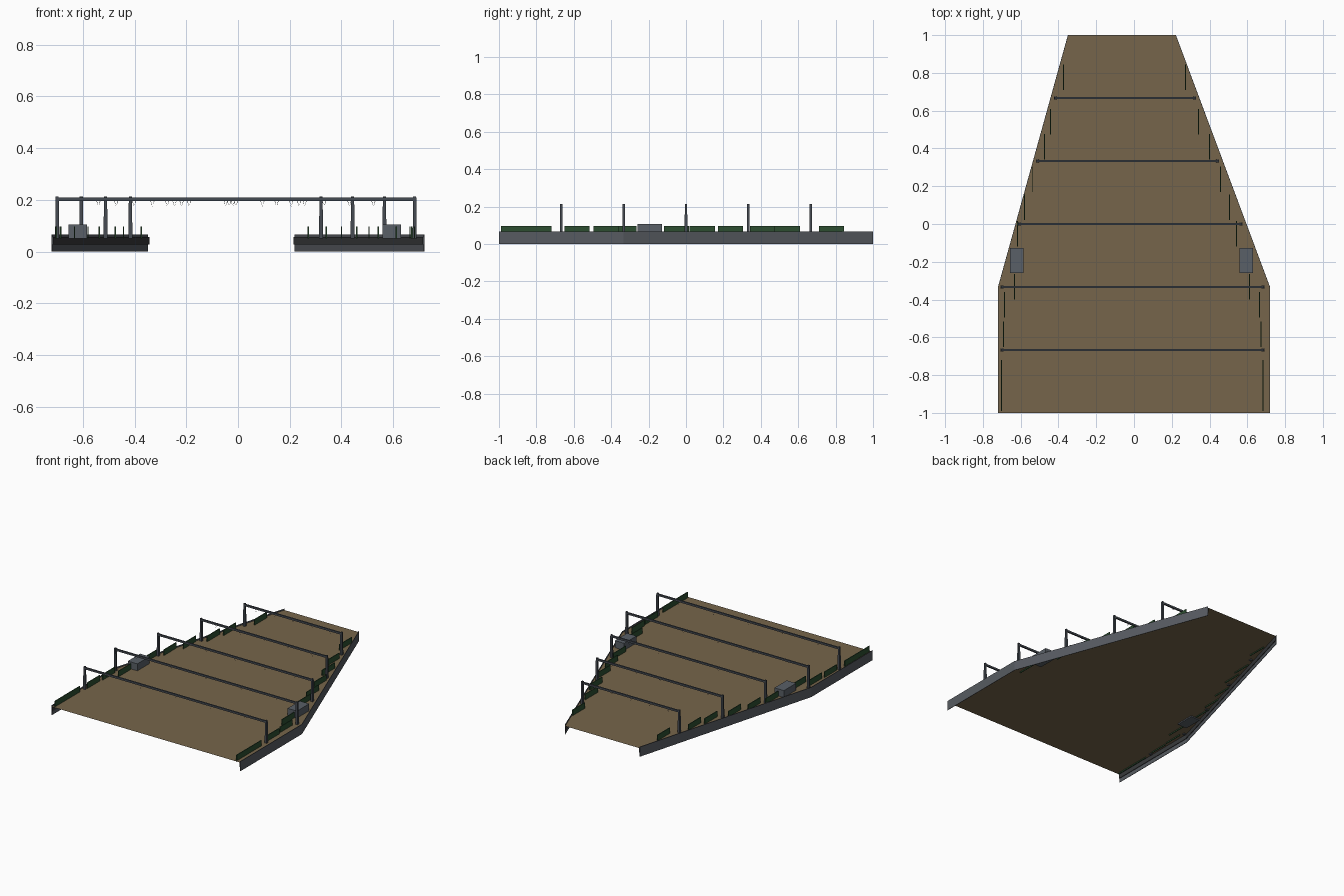
import bpy, bmesh, math
from mathutils import Vector

if "Cube" in bpy.data.objects:
    bpy.data.objects.remove(bpy.data.objects["Cube"])


def material(name, rgb):
    m = bpy.data.materials.new(name)
    m.diffuse_color = (*rgb, 1)
    m.use_nodes = True
    m.node_tree.nodes["Principled BSDF"].inputs["Base Color"].default_value = m.diffuse_color
    return m


BROWN = material("deck brown", (0.18, 0.13, 0.07))
GREY = material("wall grey", (0.095, 0.105, 0.12))
DARK = material("dark trim", (0.04, 0.042, 0.045))
STEEL = material("frame steel", (0.06, 0.07, 0.085))
GREEN = material("panel green", (0.025, 0.075, 0.03))
BOXGREY = material("box grey", (0.10, 0.115, 0.135))


def make(name, verts, faces, mat):
    me = bpy.data.meshes.new(name)
    me.from_pydata(verts, [], faces)
    bm = bmesh.new()
    bm.from_mesh(me)
    bmesh.ops.recalc_face_normals(bm, faces=bm.faces)
    bm.to_mesh(me)
    bm.free()
    me.materials.append(mat)
    ob = bpy.data.objects.new(name, me)
    bpy.context.collection.objects.link(ob)
    return ob


def box(name, x0, x1, y0, y1, z0, z1, mat, taper=1.0):
    cx, cy = (x0 + x1) / 2, (y0 + y1) / 2
    v = []
    for z, s in ((z0, 1.0), (z1, taper)):
        for x, y in ((x0, y0), (x1, y0), (x1, y1), (x0, y1)):
            v.append((cx + (x - cx) * s, cy + (y - cy) * s, z))
    f = [(3, 2, 1, 0), (4, 5, 6, 7), (0, 1, 5, 4), (1, 2, 6, 5), (2, 3, 7, 6), (3, 0, 4, 7)]
    return make(name, v, f, mat)


def strip(name, path, inset0, inset1, z0, z1, mat):
    # upright band following an edge of the deck
    v, f = [], []
    for x, y in path:
        s = -1 if x > 0 else 1
        a, b = x + s * inset0, x + s * inset1
        v += [(a, y, z0), (b, y, z0), (b, y, z1), (a, y, z1)]
    n = len(path)
    for i in range(n - 1):
        for k in range(4):
            l = (k + 1) % 4
            f.append((4 * i + k, 4 * i + l, 4 * i + 4 + l, 4 * i + 4 + k))
    f += [(0, 1, 2, 3), tuple(4 * n - 4 + k for k in range(4))]
    return make(name, v, f, mat)


# deck sheet
left = [(-0.72, -1), (-0.72, -0.333), (-0.35, 1)]
right = [(0.72, -1), (0.72, -0.333), (0.222, 1)]
outline = [(x, y, 0.058) for x, y in right + left[::-1]]
make("deck", outline, [tuple(range(6))], BROWN)

# side walls with an inner ledge under the deck
for side, path in (("left", left), ("right", right)):
    strip(side + "_wall", path, 0, 0.003, 0, 0.067, GREY)
    strip(side + "_ledge", path, 0.003, 0.007, 0.027, 0.057, DARK)

# overhead frames: y, left post x, right post x
frames = [(-0.667, -0.699, 0.683), (-0.333, -0.699, 0.683), (0, -0.606, 0.566),
          (0.333, -0.512, 0.443), (0.667, -0.416, 0.321)]
for y, xl, xr in frames:
    for x in (xl, xr):
        box("frame_post", x - 0.008, x + 0.008, y - 0.008, y + 0.008, 0.05, 0.213, STEEL, 0.75)
    box("frame_beam", xl, xr, y - 0.005, y + 0.005, 0.196, 0.209, STEEL)
    # small hanging hooks
    for k in range(5):
        x = xl + (xr - xl) * (k + 0.6) / 5.2
        for s in (-1, 1):
            make("hook", [(x + s * 0.008, y, 0.197), (x + s * 0.006, y, 0.197), (x, y, 0.174)],
                 [(0, 1, 2)], DARK)

# green side panels: start y, left x, right x
panels = [(-0.99, -0.702, 0.682), (-0.855, -0.702, 0.682), (-0.65, -0.692, 0.672),
          (-0.495, -0.685, 0.665), (-0.40, -0.632, 0.612), (-0.118, -0.617, 0.542),
          (0.02, -0.58, 0.506), (0.17, -0.536, 0.459), (0.342, -0.475, 0.40),
          (0.475, -0.443, 0.341), (0.71, -0.374, 0.272)]
for y, xl, xr in panels:
    for x in (xl, xr):
        box("side_panel", x - 0.0025, x + 0.0025, y, y + 0.135, 0.05, 0.097, GREEN)

# equipment boxes
for x in (-0.62, 0.595):
    box("equipment_box", x - 0.036, x + 0.036, -0.26, -0.127, 0.05, 0.106, BOXGREY)
